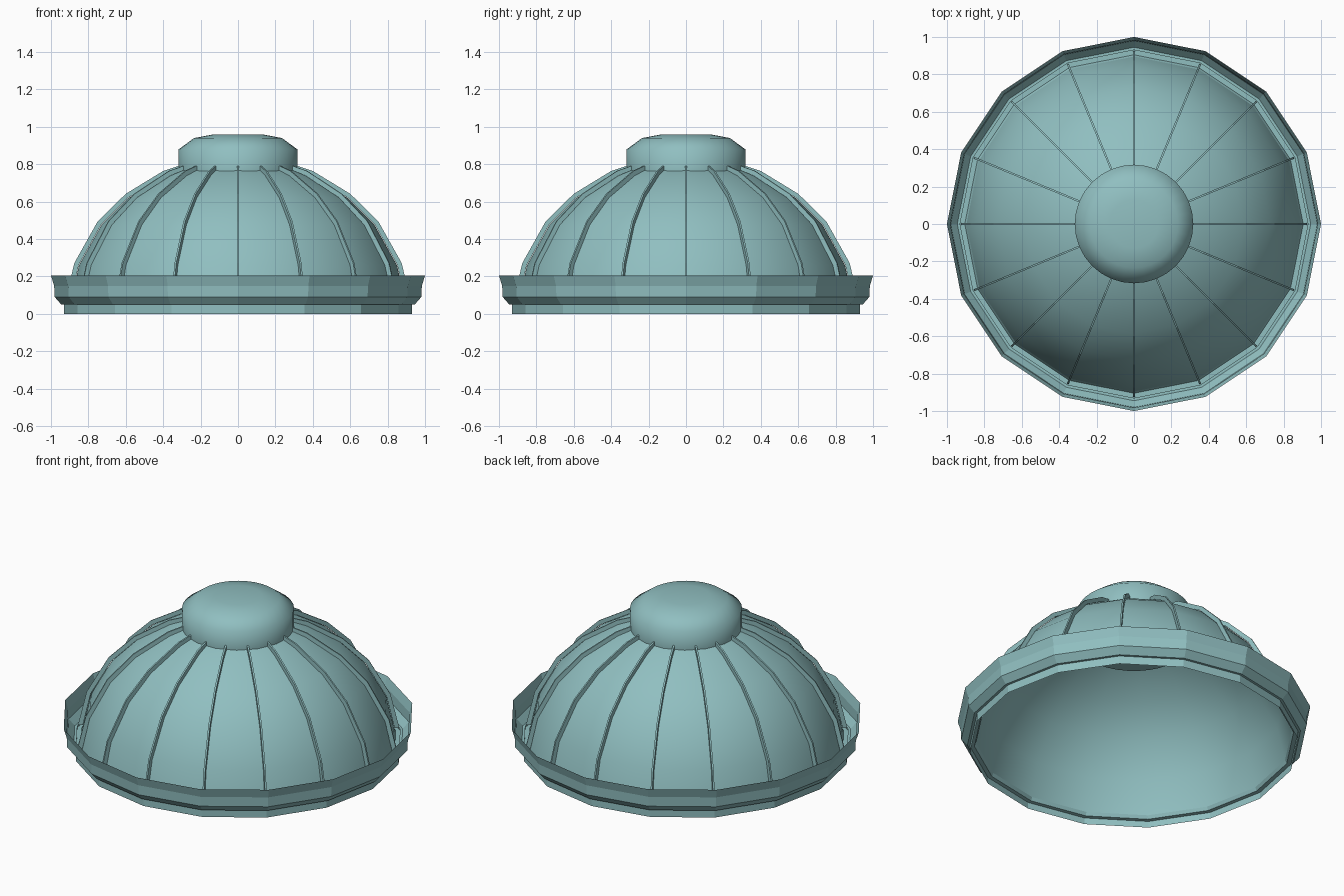
import bpy, math

if "Cube" in bpy.data.objects:
    bpy.data.objects.remove(bpy.data.objects["Cube"])

SIDES = 16

# Weathered green-blue finish shared by every part
patina = bpy.data.materials.new("patina")
patina.diffuse_color = (0.28, 0.52, 0.53, 1.0)
patina.use_nodes = True
patina.node_tree.nodes["Principled BSDF"].inputs["Base Color"].default_value = patina.diffuse_color


def make_mesh(name, verts, faces, smooth_angle=None):
    mesh = bpy.data.meshes.new(name)
    mesh.from_pydata(verts, [], faces)
    mesh.update()
    mesh.materials.append(patina)
    obj = bpy.data.objects.new(name, mesh)
    bpy.context.collection.objects.link(obj)
    if smooth_angle:
        bpy.ops.object.select_all(action='DESELECT')
        obj.select_set(True)
        bpy.context.view_layer.objects.active = obj
        bpy.ops.object.shade_smooth_by_angle(angle=math.radians(smooth_angle))
    return obj


def revolve(name, profile, sides, caps=False, smooth_angle=None):
    """Spin an (r, z) profile, listed bottom to top, around the z axis."""
    verts, faces = [], []
    for r, z in profile:
        for i in range(sides):
            a = 2 * math.pi * i / sides
            verts.append((r * math.cos(a), r * math.sin(a), z))
    for k in range(len(profile) - 1):
        for i in range(sides):
            j = (i + 1) % sides
            faces.append((k * sides + i, k * sides + j,
                          (k + 1) * sides + j, (k + 1) * sides + i))
    if caps:
        faces.append(tuple(reversed(range(sides))))
        top = (len(profile) - 1) * sides
        faces.append(tuple(range(top, top + sides)))
    return make_mesh(name, verts, faces, smooth_angle)


# Dome shell
dome = [(0.895, 0.06), (0.85, 0.26), (0.73, 0.475), (0.585, 0.62),
        (0.39, 0.738), (0.28, 0.78)]
revolve("dome", dome, SIDES, smooth_angle=50)

# Flared gutter rim, with the skirt below and the ledge joining the dome
revolve("gutter_rim", [(0.93, 0.0), (0.93, 0.05), (0.945, 0.05),
                       (0.98, 0.09), (0.983, 0.15), (1.0, 0.205)], SIDES)
revolve("rim_ledge", [(0.895, 0.06), (0.905, 0.04), (0.93, 0.04)][::-1], SIDES)

# Rounded cap, its base reaching down inside the dome
revolve("top_cap", [(0.317, 0.67), (0.317, 0.77), (0.317, 0.88),
                    (0.235, 0.94), (0.13, 0.96)],
        32, caps=True, smooth_angle=60)

# Raised ribs along every corner of the dome
rib_outer = [(0.925, 0.06), (0.875, 0.272), (0.75, 0.495), (0.60, 0.642),
             (0.40, 0.764), (0.29, 0.80)]
HALF = 0.005
n = len(dome)


def rib(index):
    a = 2 * math.pi * index / SIDES
    c, s = math.cos(a), math.sin(a)
    verts, faces = [], []
    for (ri, zi), (ro, zo) in zip(dome, rib_outer):
        for r, z, w in ((ri + 0.002, zi + 0.001, -HALF), (ro, zo, -HALF),
                        (ro, zo, HALF), (ri + 0.002, zi + 0.001, HALF)):
            verts.append((r * c - w * s, r * s + w * c, z))
    for k in range(n - 1):
        for e in range(3):
            b = 4 * k + e
            faces.append((b, b + 4, b + 5, b + 1))
    faces.append((0, 1, 2, 3))
    return make_mesh(f"rib_{index + 1}", verts, [f[::-1] for f in faces])


for i in range(SIDES):
    rib(i)
